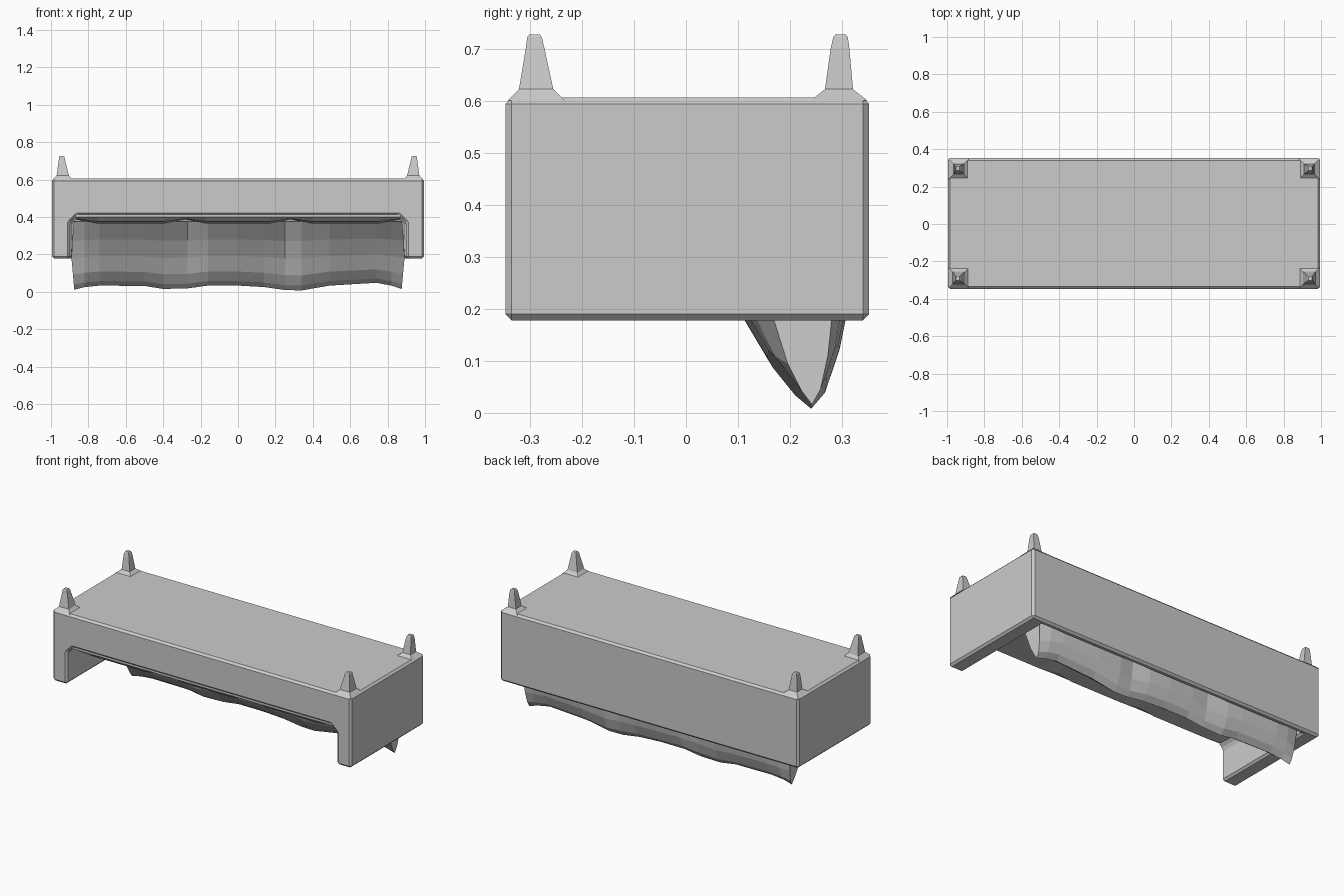
import bpy, bmesh

if "Cube" in bpy.data.objects:
    bpy.data.objects.remove(bpy.data.objects["Cube"])


def make_object(name, bm):
    bmesh.ops.recalc_face_normals(bm, faces=bm.faces[:])
    mesh = bpy.data.meshes.new(name)
    bm.to_mesh(mesh)
    bm.free()
    ob = bpy.data.objects.new(name, mesh)
    bpy.context.collection.objects.link(ob)
    return ob


def loft(name, rings):
    """Skin a list of equal-length closed rings and cap both ends."""
    bm = bmesh.new()
    vs = [[bm.verts.new(p) for p in r] for r in rings]
    n = len(rings[0])
    for a, b in zip(vs, vs[1:]):
        for i in range(n):
            j = (i + 1) % n
            bm.faces.new((a[i], a[j], b[j], b[i]))
    bm.faces.new(vs[0])
    bm.faces.new(vs[-1])
    return make_object(name, bm)


def prism(name, outline, y0, y1):
    """Extrude an x-z outline from y0 to y1."""
    return loft(name, [[(x, y, z) for x, z in outline] for y in (y0, y1)])


# Upturned sofa frame: arms, back and seat base in one shell
frame = prism("sofa_frame", [(-0.995, 0.178), (0.995, 0.178),
                             (0.995, 0.606), (-0.995, 0.606)], -0.347, 0.352)

# Seating recess, open to the front and underneath
cutter = prism("recess_cutter", [(-0.9, 0.0), (-0.9, 0.37), (-0.86, 0.41),
                                 (0.86, 0.41), (0.9, 0.37), (0.9, 0.0)], -0.6, 0.312)
cutter.hide_render = True
cutter.hide_viewport = True
cutter.display_type = 'WIRE'

cut = frame.modifiers.new("recess", 'BOOLEAN')
cut.operation = 'DIFFERENCE'
cut.object = cutter
cut.solver = 'EXACT'
bev = frame.modifiers.new("soft_edges", 'BEVEL')
bev.width = 0.012
bev.segments = 1
bev.limit_method = 'ANGLE'

# Three softly bulging seat cushions
for i, x0 in enumerate((-0.87, -0.28, 0.28)):
    x1 = (-0.28, 0.28, 0.87)[i]
    mid, half = (x0 + x1) / 2, (x1 - x0) / 2
    rings = []
    for y, drop in ((-0.338, 0.0), (-0.31, 0.7), (-0.1, 1.0), (0.25, 1.0)):
        under = [(-1, 0.4 - 0.012 * drop), (-0.6, 0.4 - 0.035 * drop),
                 (0.6, 0.4 - 0.035 * drop), (1, 0.4 - 0.012 * drop)]
        ring = [(mid + half * u, y, z) for u, z in under]
        rings.append(ring + [(x1, y, 0.415), (x0, y, 0.415)])
    loft(f"seat_cushion_{i + 1}", rings)

# Row of slumped back pillows: one cross-section pinched and lifted along x
section = [(0.22, 0.40), (-0.05, 0.375), (0.04, 0.27), (0.105, 0.175), (0.155, 0.085),
           (0.205, 0.03), (0.24, 0.004), (0.27, 0.035), (0.295, 0.10),
           (0.312, 0.19), (0.305, 0.40)]
stations = [  # x, thickness, lift of the lower edge
    (-0.875, 0.55, 0.008), (-0.82, 0.82, 0.022), (-0.74, 0.96, 0.03),
    (-0.50, 1.0, 0.028), (-0.40, 0.92, 0.012), (-0.27, 0.66, 0.015),
    (-0.16, 0.9, 0.03), (0.0, 1.0, 0.03), (0.14, 0.94, 0.022),
    (0.25, 0.66, 0.006), (0.34, 0.88, 0.004), (0.49, 1.0, 0.03),
    (0.74, 0.96, 0.045), (0.82, 0.82, 0.03), (0.875, 0.55, 0.012)]
rings = []
for x, s, lift in stations:
    ring = []
    for y, z in section:
        t = max(0.0, 1 - z / 0.4)
        flare = 1 + 0.02 * (1 - abs(2 * t - 1)) if abs(x) > 0.85 else 1
        ring.append((x * flare, 0.245 + (y - 0.245) * s, z + lift * t))
    rings.append(ring)
loft("back_pillows", rings)

# Four tapered square feet on shallow corner pads
for sx in (-1, 1):
    for sy in (-1, 1):
        w = 0.033 if sy < 0 else 0.027
        cx, cy = 0.937 * sx, 0.291 * sy + 0.003
        rings = []
        for z, h, dx, dy in ((0.600, 0.055, 0.0, 0.0), (0.622, w, 0.0, 0.0),
                             (0.70, 0.018, 0.004, 0.002), (0.722, 0.014, 0.005, 0.003),
                             (0.727, 0.010, 0.005, 0.003)):
            x, y = cx + dx * sx, cy + dy * sy
            rings.append([(x - h, y - h, z), (x + h, y - h, z),
                          (x + h, y + h, z), (x - h, y + h, z)])
        side = "left" if sx < 0 else "right"
        loft(f"{'front' if sy < 0 else 'back'}_{side}_foot", rings)
